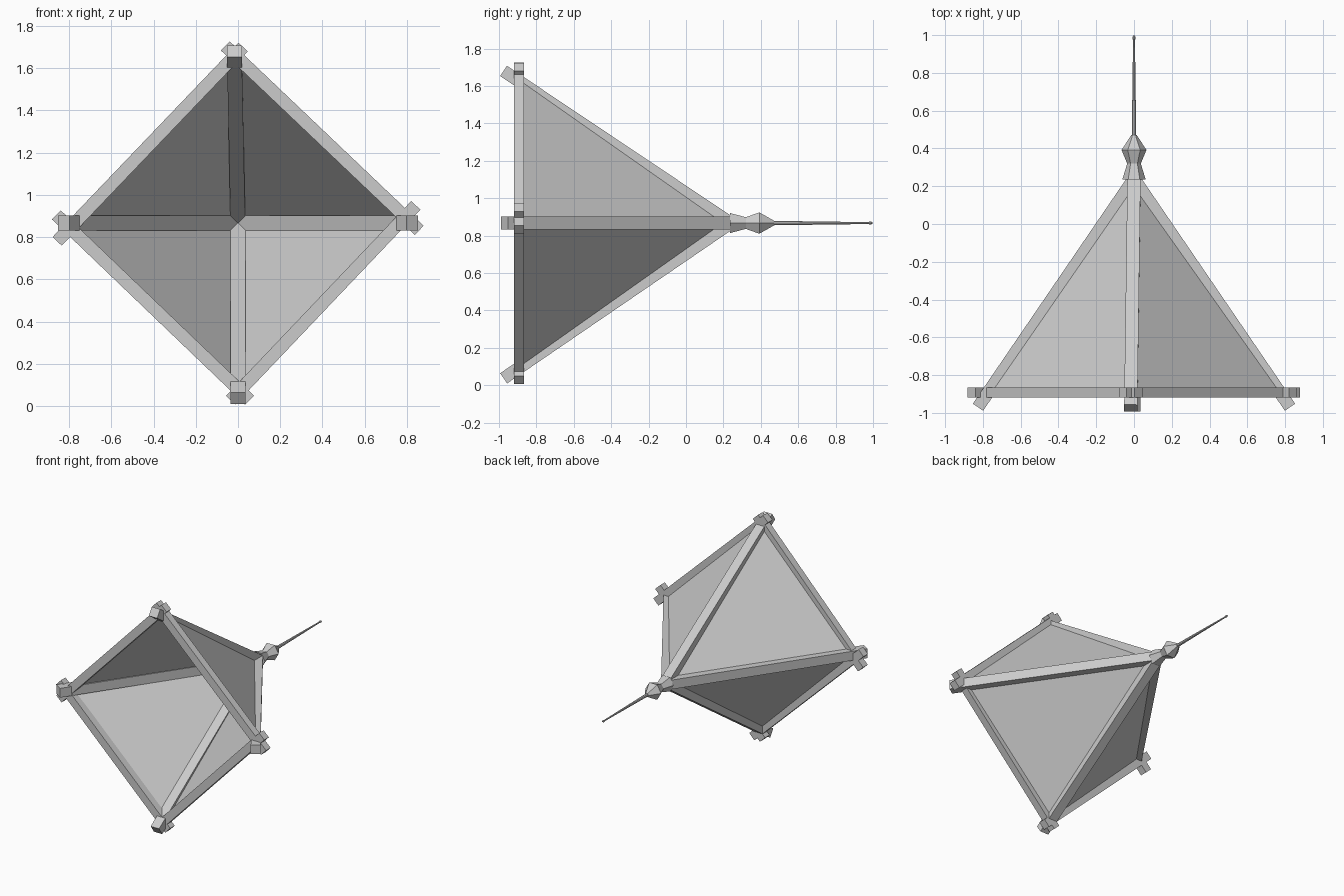
import bpy, bmesh, math
from mathutils import Vector, Matrix

cube = bpy.data.objects.get("Cube")
if cube:
    bpy.data.objects.remove(cube, do_unlink=True)

grey = bpy.data.materials.new("pale_grey")
grey.use_nodes = True
tone = (0.6, 0.6, 0.6, 1)
grey.diffuse_color = tone
grey.node_tree.nodes["Principled BSDF"].inputs["Base Color"].default_value = tone

MID = 0.867          # height of the central axis
APEX = Vector((0, 0.24, MID))


def finish(name, bm):
    bmesh.ops.recalc_face_normals(bm, faces=bm.faces)
    mesh = bpy.data.meshes.new(name)
    bm.to_mesh(mesh)
    bm.free()
    mesh.materials.append(grey)
    obj = bpy.data.objects.new(name, mesh)
    bpy.context.collection.objects.link(obj)
    return obj


def beam(name, start, end, side, width, depth):
    """Square timber from start to end; width lies along side."""
    a, b = Vector(start), Vector(end)
    run = (b - a).normalized()
    side = (Vector(side) - run * run.dot(Vector(side))).normalized()
    up = run.cross(side)
    frame = Matrix((side * width, up * depth, b - a)).transposed().to_4x4()
    frame.translation = (a + b) / 2
    bm = bmesh.new()
    bmesh.ops.create_cube(bm, size=1, matrix=frame)
    return finish(name, bm)


def turned(name, profile, sides):
    """Faceted solid around the y axis from (radius, y) pairs."""
    bm = bmesh.new()
    rings = []
    for r, y in profile:
        ring = []
        for i in range(sides):
            t = math.tau * i / sides
            ring.append(bm.verts.new((r * math.cos(t), y, MID + r * math.sin(t))))
        rings.append(ring)
    for lo, hi in zip(rings, rings[1:]):
        for i in range(sides):
            j = (i + 1) % sides
            bm.faces.new((lo[i], lo[j], hi[j], hi[i]))
    bm.faces.new(rings[0])
    bm.faces.new(rings[-1])
    return finish(name, bm)


# Four crossing timbers around the open front
BASE = -0.892
for name, (x1, z1), (x2, z2) in (
        ("upper_right_base_beam", (-0.856, 0.78), (0.024, 1.70)),
        ("upper_left_base_beam", (-0.06, 1.705), (0.858, 0.832)),
        ("lower_left_base_beam", (0.842, 0.95), (-0.035, 0.028)),
        ("lower_right_base_beam", (-0.86, 0.905), (0.055, 0.028))):
    beam(name, (x1, BASE, z1), (x2, BASE, z2), (0, 1, 0), 0.054, 0.06)

# Four ribs running back to the apex
for name, end, side in (
        ("top_rib", (-0.017, -0.975, 1.68), (1, 0, 0)),
        ("bottom_rib", (0, -0.975, 0.037), (1, 0, 0)),
        ("left_rib", (0.826, -0.97, MID), (0, 0, 1)),
        ("right_rib", (-0.826, -0.97, MID), (0, 0, 1))):
    beam(name, end, APEX, side, 0.07, 0.066)

# Cloth panels stretched between neighbouring ribs
corners = [Vector(c) for c in ((0.79, BASE, 0.88), (-0.015, BASE, 1.66),
                               (-0.79, BASE, 0.86), (0.008, BASE, 0.075))]
labels = ("upper_left", "upper_right", "lower_right", "lower_left")
for i, label in enumerate(labels):
    bm = bmesh.new()
    bm.faces.new([bm.verts.new(p) for p in (corners[i], corners[(i + 1) % 4], APEX)])
    panel = finish(label + "_cloth_panel", bm)
    solid = panel.modifiers.new("thickness", "SOLIDIFY")
    solid.thickness = 0.006
    solid.offset = 0

# Waisted finial and its slender rod
turned("finial", ((0.062, 0.235), (0.036, 0.32), (0.066, 0.392), (0.015, 0.47)), 6)
turned("rod", ((0.012, 0.45), (0.005, 0.98)), 8)
turned("rod_tip", ((0.004, 0.974), (0.008, 0.98), (0.008, 0.99), (0.004, 0.997)), 8)
